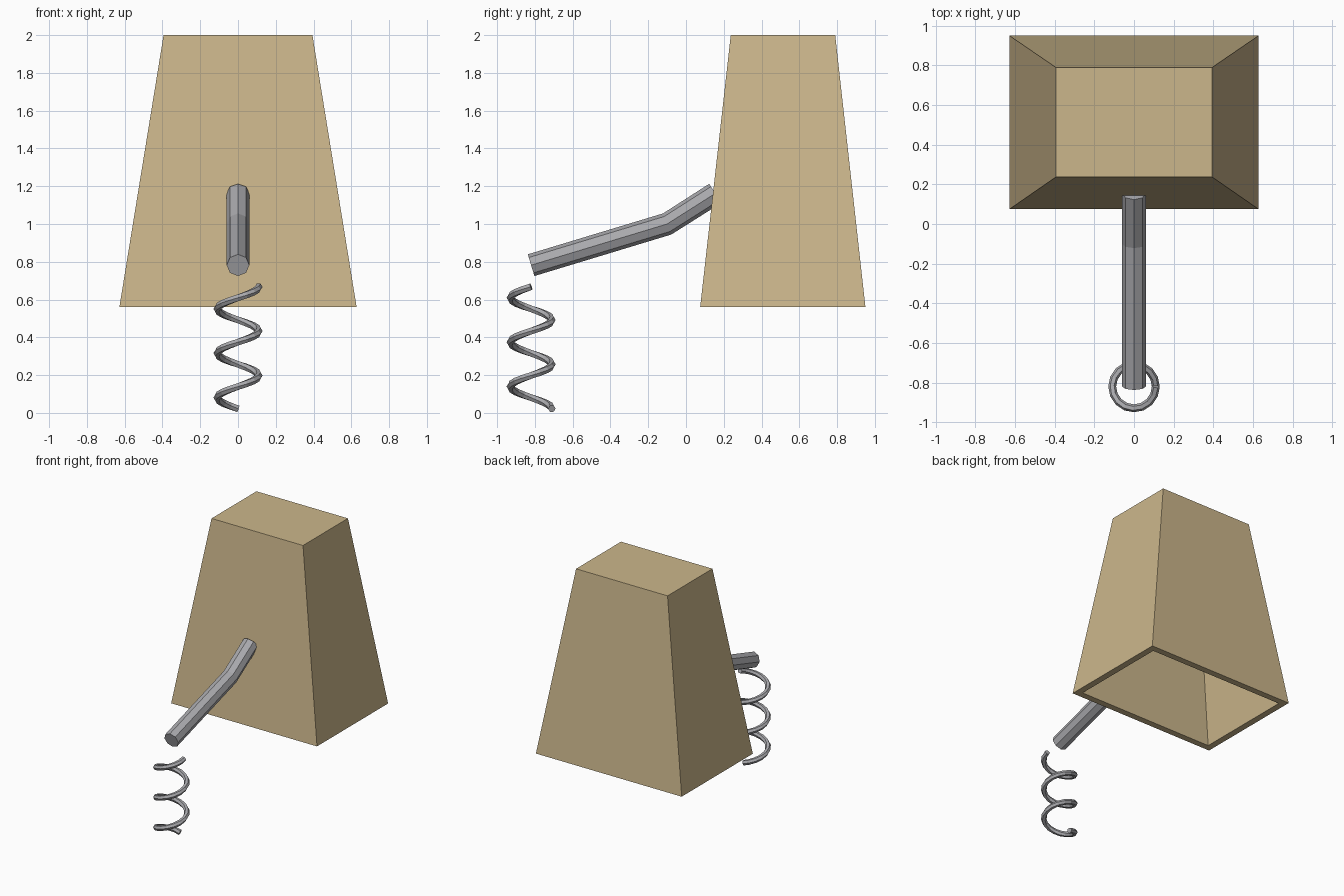
import bpy, bmesh, math
from mathutils import Vector

if "Cube" in bpy.data.objects:
    bpy.data.objects.remove(bpy.data.objects["Cube"], do_unlink=True)


def material(name, rgb):
    m = bpy.data.materials.new(name)
    m.use_nodes = True
    m.diffuse_color = (*rgb, 1)
    m.node_tree.nodes["Principled BSDF"].inputs["Base Color"].default_value = (*rgb, 1)
    return m


def finish(bm, name, mat):
    bmesh.ops.recalc_face_normals(bm, faces=bm.faces)
    mesh = bpy.data.meshes.new(name)
    bm.to_mesh(mesh)
    bm.free()
    mesh.materials.append(mat)
    ob = bpy.data.objects.new(name, mesh)
    bpy.context.collection.objects.link(ob)
    return ob


def bridge(bm, a, b):
    n = len(a)
    for i in range(n):
        bm.faces.new((a[i], a[(i + 1) % n], b[(i + 1) % n], b[i]))


def sweep(name, path, radius, sides, side_vectors, mat):
    """Flat-faced tube with capped ends along a path."""
    bm = bmesh.new()
    rings = []
    for i, p in enumerate(path):
        before, after = path[max(i - 1, 0)], path[min(i + 1, len(path) - 1)]
        tangent = (after - before).normalized()
        u = side_vectors[i]
        u = (u - tangent * u.dot(tangent)).normalized()
        v = tangent.cross(u)
        angles = [2 * math.pi * k / sides for k in range(sides)]
        rings.append([bm.verts.new(p + radius * (u * math.cos(a) + v * math.sin(a)))
                      for a in angles])
    for a, b in zip(rings, rings[1:]):
        bridge(bm, a, b)
    bm.faces.new(rings[0])
    bm.faces.new(rings[-1])
    return finish(bm, name, mat)


tan = material("tan card", (0.60, 0.47, 0.26))
steel = material("grey steel", (0.40, 0.40, 0.42))

# Hollow tapered body, open underneath
BOTTOM, TOP, WALL = 0.56, 2.0, 0.05
bm = bmesh.new()


def rectangle(hx, y0, y1, z):
    return [bm.verts.new(c) for c in
            ((-hx, y0, z), (hx, y0, z), (hx, y1, z), (-hx, y1, z))]


outer_low = rectangle(0.628, 0.075, 0.95, BOTTOM)
outer_top = rectangle(0.394, 0.237, 0.79, TOP)
inner_low = rectangle(0.628 - WALL, 0.075 + WALL, 0.95 - WALL, BOTTOM)
inner_top = rectangle(0.402 - WALL, 0.231 + WALL, 0.796 - WALL, TOP - WALL)
bridge(bm, outer_low, outer_top)
bridge(bm, inner_low, inner_top)
bridge(bm, outer_low, inner_low)
bm.faces.new(outer_top)
bm.faces.new(inner_top)
finish(bm, "tapered_body", tan)

# Bent eight-sided arm, ending in the front wall
arm_path = [Vector(p) for p in ((0, -0.82, 0.782), (0, -0.10, 1.0), (0, 0.155, 1.162))]
sweep("bent_arm", arm_path, 0.06, 8, [Vector((1, 0, 0))] * 3, steel)

# Hanging coil of two and three quarter turns
PER_TURN, PITCH, RADIUS = 16, 0.235, 0.11
coil_path, outward = [], []
for i in range(int(2.75 * PER_TURN) + 1):
    a = math.pi / 2 + 2 * math.pi * i / PER_TURN
    out = Vector((math.cos(a), math.sin(a), 0))
    outward.append(out)
    coil_path.append(Vector((0, -0.82, 0.022 + PITCH * i / PER_TURN)) + out * RADIUS)
sweep("spring_coil", coil_path, 0.02, 6, outward, steel)
